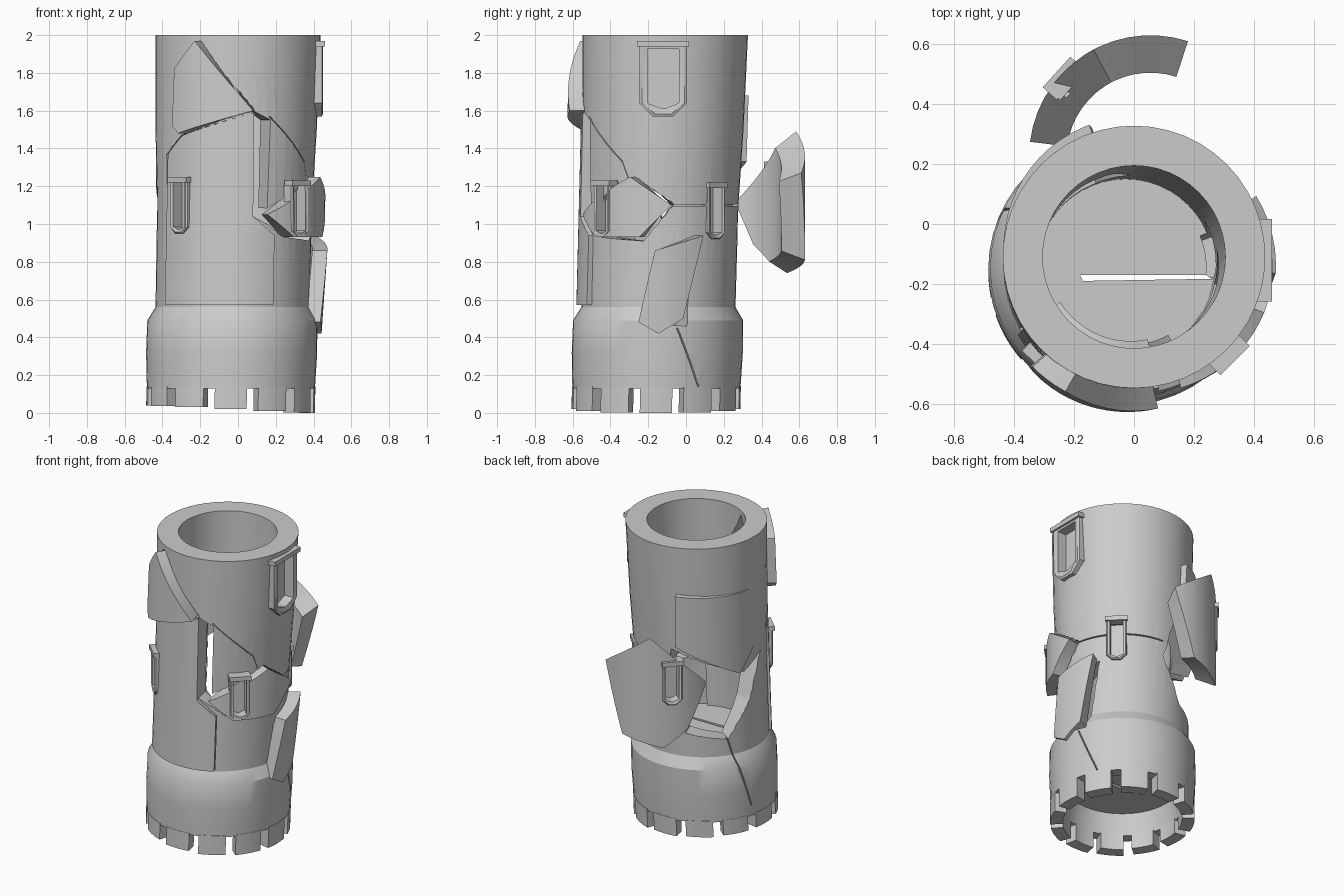
import bpy, bmesh, math
from mathutils import Vector

if "Cube" in bpy.data.objects:
    bpy.data.objects.remove(bpy.data.objects["Cube"], do_unlink=True)

stone = bpy.data.materials.new("grey stone")
stone.use_nodes = True
stone.diffuse_color = (0.6, 0.6, 0.6, 1)
stone.node_tree.nodes["Principled BSDF"].inputs["Base Color"].default_value = (0.6, 0.6, 0.6, 1)


def tower_axis(z):
    """Centre of the slightly leaning tower at height z."""
    k = 1 - z / 2
    return Vector((-0.04 * k, -0.11 - 0.05 * k, z))


def around(angle, r, z, axis=tower_axis):
    a = math.radians(angle)
    return axis(z) + Vector((r * math.cos(a), r * math.sin(a), 0))


def finish(name, bm):
    bmesh.ops.remove_doubles(bm, verts=bm.verts[:], dist=1e-5)
    bmesh.ops.recalc_face_normals(bm, faces=bm.faces[:])
    mesh = bpy.data.meshes.new(name)
    bm.to_mesh(mesh)
    bm.free()
    mesh.materials.append(stone)
    ob = bpy.data.objects.new(name, mesh)
    bpy.context.collection.objects.link(ob)
    return ob


def activate(ob):
    bpy.ops.object.select_all(action='DESELECT')
    ob.select_set(True)
    bpy.context.view_layer.objects.active = ob


def smooth(ob):
    activate(ob)
    bpy.ops.object.shade_smooth_by_angle(angle=math.radians(30))


def cut(ob, cutter):
    """Subtract a helper solid, then discard it."""
    cutter.hide_render = True
    mod = ob.modifiers.new("cut", 'BOOLEAN')
    mod.operation, mod.solver, mod.object = 'DIFFERENCE', 'EXACT', cutter
    activate(ob)
    bpy.ops.object.modifier_apply(modifier=mod.name)
    bpy.data.objects.remove(cutter, do_unlink=True)


def bridge(name, loops, cyclic):
    """Join rings of points by quads, closing round or capping the ends."""
    bm = bmesh.new()
    rings = [[bm.verts.new(p) for p in loop] for loop in loops]
    n = len(rings[0])
    for i in range(len(rings) if cyclic else len(rings) - 1):
        a, b = rings[i], rings[(i + 1) % len(rings)]
        for j in range(n):
            bm.faces.new((a[j], a[(j + 1) % n], b[(j + 1) % n], b[j]))
    if not cyclic:
        bm.faces.new(rings[0])
        bm.faces.new(rings[-1])
    return finish(name, bm)


def shard(name, outline, r0=0.305, r1=0.42, shift=(0, 0, 0), axis=tower_axis, lean=0, taper=1):
    """Curved wall piece from an outline in (angle, height); taper shrinks the inner height."""
    flat = bmesh.new()
    flat.faces.new([flat.verts.new((a, 0, z)) for a, z in outline])
    angles = [a for a, z in outline]
    lo, hi = min(angles), max(angles)
    steps = set(angles) | {lo + (hi - lo) * i / 14 for i in range(1, 14)}
    for a in sorted(steps):
        bmesh.ops.bisect_plane(flat, geom=flat.verts[:] + flat.edges[:] + flat.faces[:],
                               dist=1e-4, plane_co=(a, 0, 0), plane_no=(1, 0, 0))
    flat.verts.index_update()
    mid = sum(z for a, z in outline) / len(outline)
    bm = bmesh.new()
    inner, outer = [[bm.verts.new(around(v.co.x, r + lean * (v.co.z - mid),
                                         mid + (v.co.z - mid) * k, axis) + Vector(shift))
                     for v in flat.verts] for r, k in ((r0, taper), (r1, 1))]
    for f in flat.faces:
        ids = [v.index for v in f.verts]
        bm.faces.new([outer[i] for i in ids])
        bm.faces.new([inner[i] for i in reversed(ids)])
    for e in flat.edges:
        if e.is_boundary:
            i, j = (v.index for v in e.verts)
            bm.faces.new((inner[i], inner[j], outer[j], outer[i]))
    flat.free()
    return finish(name, bm)


def window(name, host, angle, z, width, height, r=0.415, axis=tower_axis, shift=(0, 0, 0)):
    """Low frame with clipped lower corners, a ledge on top and a recess."""
    base = around(angle, r, z, axis) + Vector(shift)
    a = math.radians(angle)
    out, side = Vector((math.cos(a), math.sin(a), 0)), Vector((-math.sin(a), math.cos(a), 0))

    def loop(inset, depth):
        w, t = width / 2 - inset, height - inset
        c = width * 0.28
        pts = [(-w, t), (-w, c), (c - w, inset), (w - c, inset), (w, c), (w, t)]
        return [base + side * x + out * depth + Vector((0, 0, h)) for x, h in pts]

    rim = width * 0.17
    smooth(bridge(name + "_frame", [loop(0, -0.05), loop(0, 0.005), loop(rim * 0.3, 0.012),
                                    loop(rim, 0.006), loop(rim, -0.05)], True))
    w = width * 0.55
    ledge = [(-0.04, height - 0.03), (0.022, height - 0.03), (0.022, height), (-0.04, height)]
    bridge(name + "_ledge", [[base + side * x + out * d + Vector((0, 0, h)) for d, h in ledge]
                             for x in (-w, w)], False)
    cut(host, bridge(name + "_cutter", [loop(rim, -0.06), loop(rim, 0.1)], False))


# Hollow tower with a floor and a wider foot
profile = [(0, 0.27), (0.35, 0.27), (0.375, 0.13), (0.445, 0.13), (0.453, 0.32), (0.45, 0.49),
           (0.408, 0.56), (0.41, 1.1), (0.427, 1.5), (0.438, 2.0), (0.305, 2.0), (0.295, 0.6), (0, 0.6)]
SEG = 48
tower = bridge("tower_wall", [[around(360 * i / SEG, r, z) for r, z in profile]
                              for i in range(SEG)], True)

# Battlement blocks round the foot
for i in range(12):
    a = -90 + 30 * i
    low = 0.02 - 0.02 * math.cos(math.radians(a))
    smooth(shard(f"battlement_{i + 1}", [(a - 11, low), (a + 11, low), (a + 11, 0.14), (a - 11, 0.14)],
                 0.37, 0.447))

# Breaks in the wall
front_break = [(-120, 1.97), (-77, 1.6), (-133, 1.48), (-139, 1.52), (-138, 1.82)]
front_panel = [(-133, 1.47), (-78, 1.59), (-77, 1.04), (-60, 0.94), (-60, 0.57),
               (-150, 0.57), (-150, 1.37)]
holes = [
    front_break,
    front_panel,
    [(-78.5, 1.6), (-65, 1.55), (-65, 1.0), (-78.5, 1.05)],
    [(-75, 1.05), (-20, 1.25), (10, 1.1), (-12, 0.91), (-50, 0.93)],
    [(-4, 0.82), (30, 0.93), (20, 0.46), (-8, 0.47)],
    [(100, 1.29), (165, 1.1), (190, 1.2), (172, 0.9), (148, 0.67), (110, 0.72), (88, 1.0)],
]
for outline in holes:
    cut(tower, shard("hole_cutter", outline, 0.27, 0.6))

# Thin cracks as (start, end) in angle and height
cracks = [((8, 1.1), (88, 1.1)), ((13, 0.45), (32, 0.1)), ((146, 0.7), (165, 0.2)),
          ((-66, 1.57), (-30, 1.33)), ((-30, 1.33), (-25, 1.24))]
for (a0, z0), (a1, z1) in cracks:
    da, dz = (0, 0.004) if abs(z1 - z0) < 0.1 else (0.6, 0)
    cut(tower, shard("crack_cutter", [(a0 - da, z0 - dz), (a1 - da, z1 - dz),
                                      (a1 + da, z1 + dz), (a0 + da, z0 + dz)], 0.38, 0.6))

# Split across the floor
split = [(-0.17, -0.19), (0.26, -0.183), (0.24, -0.17), (-0.18, -0.17)]
cut(tower, bridge("floor_cutter", [[(x, y, z) for x, y in split] for z in (0.2, 0.65)], False))

# Windows left in the wall
window("upper_window", tower, 0, 1.57, 0.25, 0.4, 0.447)
window("back_right_window", tower, 45, 0.92, 0.125, 0.3)
smooth(tower)

# Loose wall pieces pushed out from the breaks
panel = shard("front_panel", front_panel, 0.275, shift=(0.005, -0.015, 0))
window("front_left_window", panel, -134, 0.95, 0.125, 0.3, shift=(0, -0.02, 0))
smooth(panel)
smooth(shard("front_upper_piece", front_break, r1=0.437, shift=(-0.01, -0.07, 0)))
side_piece = shard("side_middle_piece", [(-74, 1.05), (-22, 1.25), (9, 1.1), (-14, 0.93), (-52, 0.93)],
                   shift=(0.06, -0.01, 0))
window("side_middle_window", side_piece, -45, 0.93, 0.125, 0.3, shift=(0.05, -0.01, 0))
smooth(side_piece)
smooth(shard("side_lower_piece", [(-2, 0.86), (33, 0.94), (20, 0.5), (2, 0.42), (-13, 0.48)],
             0.345, 0.425, shift=(0.06, -0.01, 0), lean=0.05))
smooth(shard("back_upper_piece", [(110, 1.68), (178, 1.66), (188, 1.3), (165, 1.11), (108, 1.33)],
             r1=0.43, shift=(0.006, 0.04, 0), lean=0.02))


# Large detached slab behind the tower
def slab_axis(z):
    return Vector((0.055, 0.225, z))


slab = shard("back_detached_slab", [(72, 1.27), (118, 1.49), (173, 1.13), (152, 0.85),
                                    (130, 0.74), (92, 0.81)], 0.28, 0.405, axis=slab_axis, taper=0.8)
window("slab_window", slab, 138, 1.03, 0.125, 0.3, 0.4, slab_axis)
smooth(slab)
